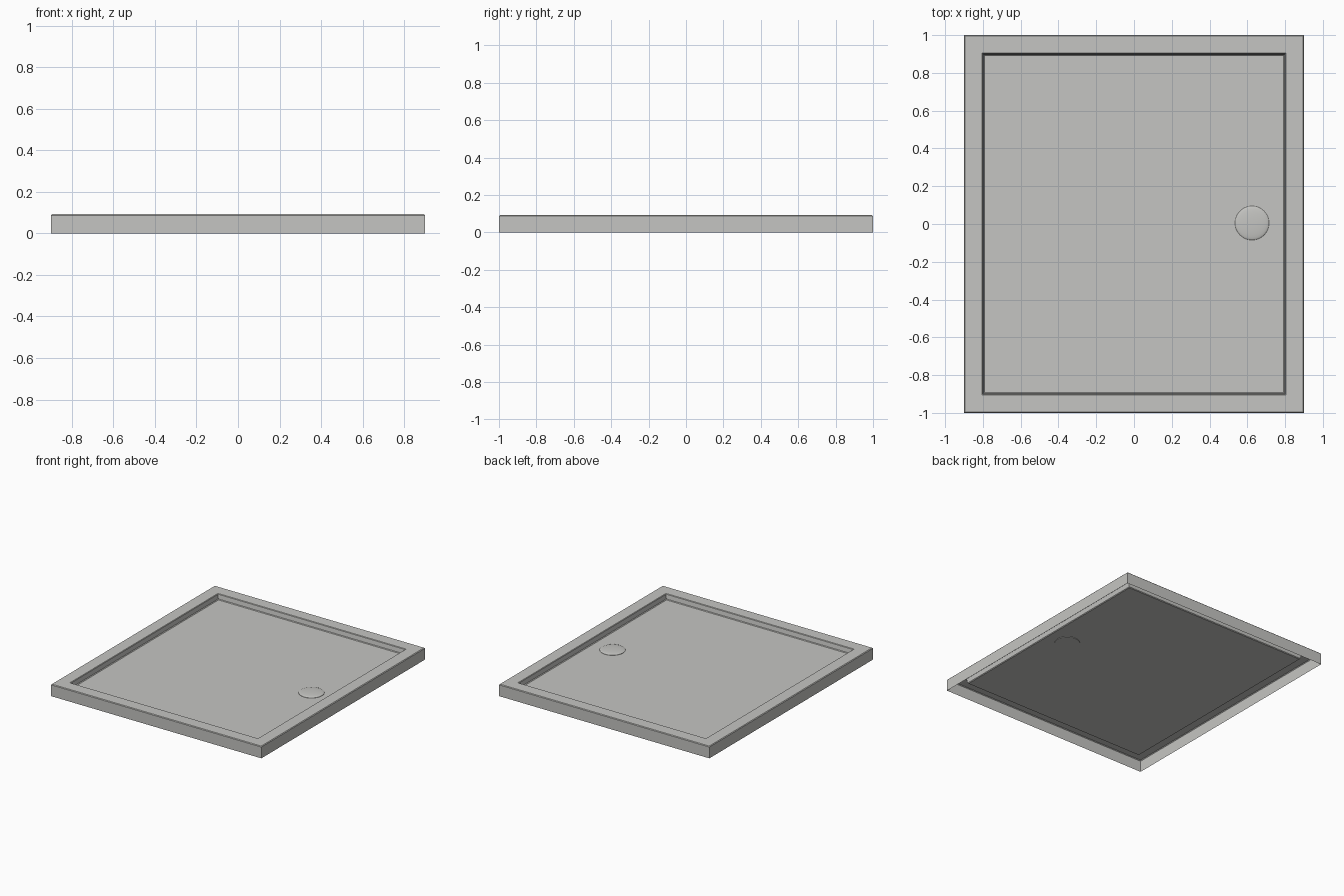
import bpy
import bmesh
import math

cube = bpy.data.objects.get("Cube")
if cube:
    bpy.data.objects.remove(cube)

WIDTH, DEPTH, HEIGHT = 1.8, 2.0, 0.092
FLOOR = 0.05


def make_material(name, rgba):
    mat = bpy.data.materials.new(name)
    mat.use_nodes = True
    mat.diffuse_color = rgba
    mat.node_tree.nodes["Principled BSDF"].inputs["Base Color"].default_value = rgba
    return mat


def loft(name, rings, mat, cap_start=False):
    """Skin closed rings in order and cap the last one."""
    bm = bmesh.new()
    loops = [[bm.verts.new(p) for p in ring] for ring in rings]
    count = len(loops[0])
    for a, b in zip(loops, loops[1:]):
        for i in range(count):
            j = (i + 1) % count
            bm.faces.new((a[i], a[j], b[j], b[i]))
    bm.faces.new(loops[-1])
    if cap_start:
        bm.faces.new(list(reversed(loops[0])))
    mesh = bpy.data.meshes.new(name)
    bm.to_mesh(mesh)
    bm.free()
    mesh.materials.append(mat)
    obj = bpy.data.objects.new(name, mesh)
    bpy.context.collection.objects.link(obj)
    return obj


def rectangle(inset, z):
    x, y = WIDTH / 2 - inset, DEPTH / 2 - inset
    return [(-x, -y, z), (x, -y, z), (x, y, z), (-x, y, z)]


def circle(radius, z, cx, cy, sides=48):
    turn = 2 * math.pi / sides
    return [(cx + radius * math.cos(i * turn), cy + radius * math.sin(i * turn), z)
            for i in range(sides)]


grey = make_material("warm_light_grey", (0.56, 0.56, 0.54, 1))

# Thin tray shell, open underneath: outer wall, flat rim, sunken floor
section = [(0, 0), (0, HEIGHT - 0.005), (0.005, HEIGHT), (0.095, HEIGHT),
           (0.099, HEIGHT - 0.004), (0.104, FLOOR + 0.005), (0.109, FLOOR)]
loft("shower_tray", [rectangle(i, z) for i, z in section], grey)

# Low domed drain cover, its collar just showing beneath the floor
R, RISE = 0.09, 0.01
rings = [circle(R, FLOOR - 0.004, 0.625, 0.005)]
for step in range(8):
    a = step / 8 * math.pi / 2
    rings.append(circle(R * math.cos(a), FLOOR + 0.002 + RISE * math.sin(a), 0.625, 0.005))
drain = loft("drain_cover", rings, grey, cap_start=True)
bpy.context.view_layer.objects.active = drain
drain.select_set(True)
bpy.ops.object.shade_smooth_by_angle(angle=math.radians(40))
